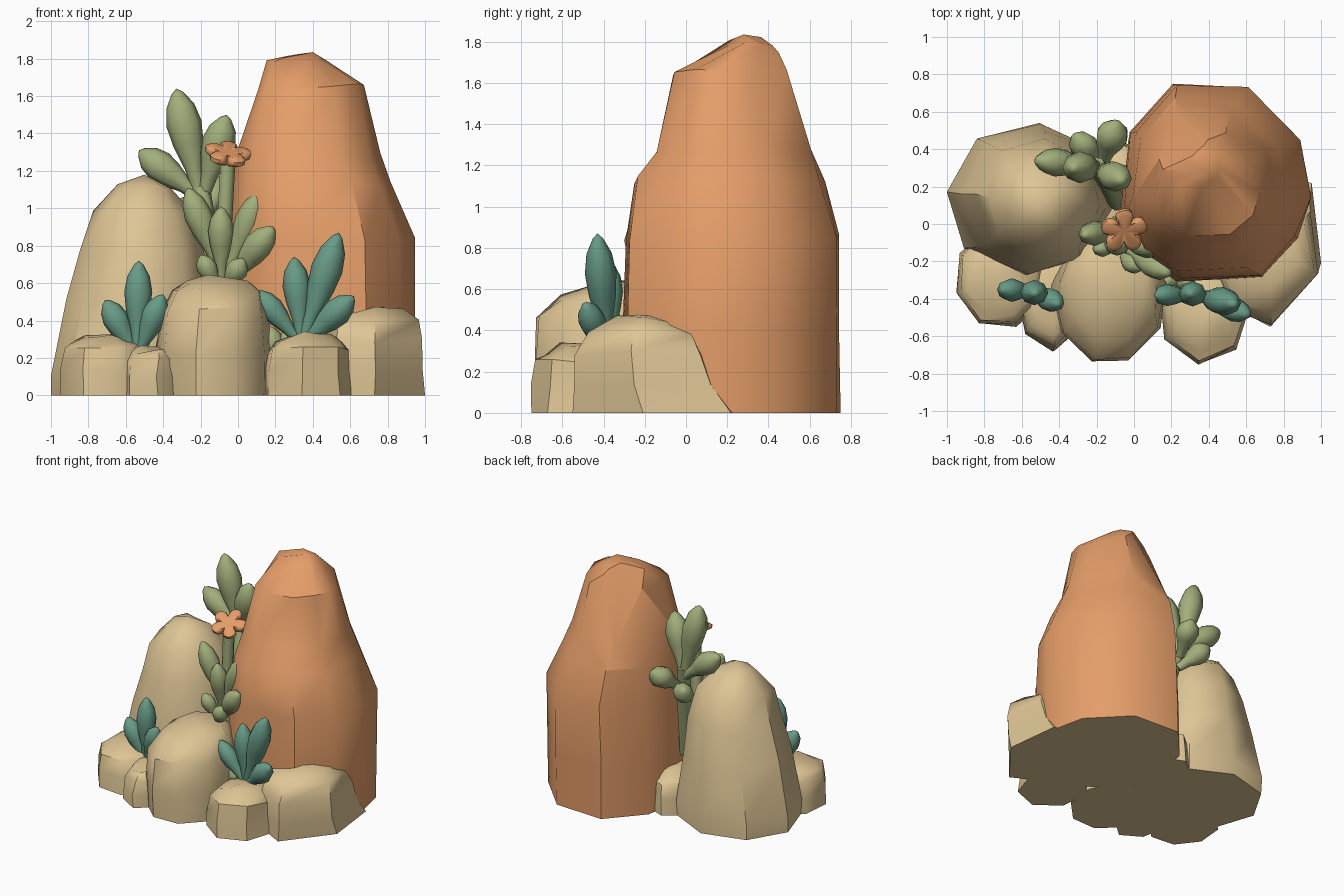
import bpy, bmesh, math, random
from mathutils import Vector

random.seed(4)
cube = bpy.data.objects.get("Cube")
if cube:
    bpy.data.objects.remove(cube, do_unlink=True)


def material(name, rgb):
    m = bpy.data.materials.new(name)
    m.use_nodes = True
    m.diffuse_color = (*rgb, 1)
    m.node_tree.nodes["Principled BSDF"].inputs["Base Color"].default_value = (*rgb, 1)
    return m


ORANGE = material("terracotta", (0.78, 0.34, 0.14))
TAN = material("sandstone", (0.73, 0.56, 0.30))
GREEN = material("sage green", (0.36, 0.43, 0.20))
TEAL = material("teal green", (0.14, 0.33, 0.24))


def finish(name, bm, mats, angle):
    bmesh.ops.recalc_face_normals(bm, faces=bm.faces)
    me = bpy.data.meshes.new(name)
    bm.to_mesh(me)
    bm.free()
    for m in mats:
        me.materials.append(m)
    me.shade_smooth()
    me.set_sharp_from_angle(angle=math.radians(angle))
    ob = bpy.data.objects.new(name, me)
    bpy.context.collection.objects.link(ob)
    return ob


def loft(bm, rings, tip):
    """Skin closed rings, cap the start and close the end with a tip."""
    loops = [[bm.verts.new(p) for p in r] for r in rings]
    n = len(loops[0])
    for a, b in zip(loops, loops[1:]):
        for i in range(n):
            bm.faces.new((a[i], a[(i + 1) % n], b[(i + 1) % n], b[i]))
    bm.faces.new(loops[0][::-1])
    t = bm.verts.new(tip)
    for i in range(n):
        bm.faces.new((loops[-1][i], loops[-1][(i + 1) % n], t))


def rock(name, outline, levels, tip, mats=(TAN,), chips=()):
    """Outline is stretched into each level's (z, x0, x1, y0, y1) box; chips are cutting planes."""
    xs, ys = zip(*outline)
    rings = []
    for k, (z, x0, x1, y0, y1) in enumerate(levels):
        ring = []
        for x, y in outline:
            u = (x - min(xs)) / (max(xs) - min(xs))
            v = (y - min(ys)) / (max(ys) - min(ys))
            j = [random.uniform(-0.01, 0.01) if k else 0 for _ in range(3)]
            ring.append((x0 + u * (x1 - x0) + j[0], y0 + v * (y1 - y0) + j[1], z + 2 * j[2]))
        rings.append(ring)
    bm = bmesh.new()
    loft(bm, rings, tip)
    for point, normal in chips:
        cut = bmesh.ops.bisect_plane(bm, geom=bm.verts[:] + bm.edges[:] + bm.faces[:],
                                     plane_co=point, plane_no=normal, clear_outer=True)
        edges = [e for e in cut["geom_cut"] if isinstance(e, bmesh.types.BMEdge)]
        bmesh.ops.holes_fill(bm, edges=edges)
    for f in bm.faces:
        f.material_index = int(len(mats) > 1 and f.calc_center_median().z < 0.001)
    return finish(name, bm, mats, 45)


def polygon(n, phase):
    return [(math.cos(phase + math.tau * i / n), math.sin(phase + math.tau * i / n)) for i in range(n)]


# Tall terracotta rock, with a sandstone underside and a chipped rear shoulder
rock("tall_rock",
     [(0.18, 0.76), (-0.06, 0.5), (-0.13, 0.1), (-0.03, -0.15), (0.2, -0.3),
      (0.66, -0.29), (0.86, -0.07), (0.94, 0.14), (0.87, 0.46), (0.59, 0.74)],
     [(0, -0.09, 0.94, -0.3, 0.75), (0.4, -0.08, 0.945, -0.3, 0.75),
      (0.85, -0.06, 0.945, -0.29, 0.75), (1.13, -0.02, 0.82, -0.25, 0.67),
      (1.28, 0.0, 0.76, -0.14, 0.61), (1.65, 0.1, 0.67, -0.07, 0.49),
      (1.8, 0.15, 0.46, 0.2, 0.43)], (0.4, 0.28, 1.835), (ORANGE, TAN),
     [((0.15, 0.28, 1.81), (-0.49, 0.87, 0.45))])

# Medium sandstone rock
rock("medium_rock", polygon(8, -0.1),
     [(0, -1, -0.1, -0.28, 0.54), (0.12, -1, -0.1, -0.28, 0.54),
      (0.5, -0.91, -0.14, -0.26, 0.5), (0.78, -0.84, -0.18, -0.21, 0.46),
      (0.98, -0.78, -0.24, -0.14, 0.38), (1.11, -0.65, -0.36, -0.03, 0.26)],
     (-0.5, 0.1, 1.18))

# Two larger front boulders
rock("centre_boulder", polygon(9, 0.2),
     [(0, -0.43, 0.17, -0.72, -0.02), (0.22, -0.44, 0.17, -0.73, -0.02),
      (0.45, -0.41, 0.16, -0.72, -0.03), (0.56, -0.36, 0.13, -0.6, -0.07),
      (0.61, -0.28, 0.06, -0.47, -0.15)], (-0.16, -0.33, 0.645))
rock("left_side_boulder",
     [(1, -0.27), (0.95, 0.08), (0.7, 0.13), (0.48, 0.0), (0.44, -0.25), (0.52, -0.46), (0.73, -0.55)],
     [(0, 0.44, 1, -0.55, 0.28), (0.12, 0.44, 0.995, -0.55, 0.17), (0.3, 0.45, 0.98, -0.54, 0.12),
      (0.4, 0.48, 0.96, -0.48, 0.06), (0.455, 0.58, 0.88, -0.33, -0.03)], (0.72, -0.17, 0.475))


def boulder(name, x0, x1, y0, y1, h, outline):
    def box(z, s):
        dx, dy = (x1 - x0) * s, (y1 - y0) * s
        return (z * h, x0 + dx, x1 - dx, y0 + dy, y1 - dy)
    rock(name, outline,
         [box(0, 0), box(0.4, 0.01), box(0.72, 0.045), box(0.88, 0.13), box(0.96, 0.27)],
         ((x0 + x1) / 2, (y0 + y1) / 2, h))


# Small boulders at the front and in the gap
boulder("right_side_boulder", -0.95, -0.46, -0.55, -0.02, 0.325, polygon(8, 0.3))
boulder("small_boulder", -0.63, -0.26, -0.68, -0.12, 0.26, polygon(7, 0.3))
boulder("front_boulder", 0.14, 0.62, -0.75, -0.2, 0.335, polygon(7, 0.1))
boulder("gap_boulder", -0.28, 0.1, -0.08, 0.46, 0.3, polygon(8, 0.1))


def leaf(bm, base, tip, width):
    """Pointed fleshy paddle, broadest past the middle."""
    a, b = Vector(base), Vector(tip)
    d = (b - a).normalized()
    side = d.cross(Vector((0, 1, 0))).normalized()
    thick = d.cross(side) * 0.9
    rings = []
    for t, r in ((0, 0.36), (0.28, 0.5), (0.5, 0.86), (0.68, 1), (0.84, 0.8), (0.96, 0.33)):
        c = a.lerp(b, t)
        rings.append([c + (side * x + thick * y) * r * width / 2 for x, y in polygon(8, 0)])
    loft(bm, rings, b)


def stem(bm, points, radius):
    rings = [[Vector(p) + Vector((x, y, 0)) * radius for x, y in polygon(7, 0)] for p in points]
    loft(bm, rings, points[-1])


def plant(name, mat, leaves, stems=()):
    bm = bmesh.new()
    for args in leaves:
        leaf(bm, *args)
    for points, radius in stems:
        stem(bm, points, radius)
    finish(name, bm, [mat], 60)


# Teal succulents
b = (-0.54, -0.36, 0.2)
plant("right_succulent", TEAL, [
    (b, (-0.53, -0.37, 0.72), 0.15), (b, (-0.71, -0.35, 0.51), 0.14), (b, (-0.4, -0.43, 0.54), 0.14)])
b = (0.34, -0.38, 0.27)
plant("left_succulent", TEAL, [
    (b, (0.54, -0.43, 0.87), 0.17), (b, (0.3, -0.37, 0.74), 0.15),
    (b, (0.1, -0.38, 0.56), 0.13), (b, (0.62, -0.49, 0.53), 0.15)])

# Rear sage plant
plant("rear_plant", GREEN, [
    ((-0.2, 0.31, 1.05), (-0.33, 0.3, 1.64), 0.19),
    ((-0.19, 0.31, 1.05), (-0.53, 0.34, 1.31), 0.17),
    ((-0.19, 0.3, 1.05), (-0.06, 0.23, 1.5), 0.18),
    ((-0.17, 0.3, 0.88), (-0.32, 0.48, 1.04), 0.16),
    ((-0.17, 0.32, 0.97), (-0.09, 0.55, 1.15), 0.18)],
    [([(-0.09, 0.12, 0.35), (-0.14, 0.22, 0.75), (-0.2, 0.31, 1.12)], 0.05)])

# Front sage plant with the flower stalk
plant("front_plant", GREEN, [
    ((-0.09, -0.03, 0.65), (-0.27, -0.06, 1.11), 0.15),
    ((-0.07, -0.06, 0.62), (0.12, -0.14, 1.09), 0.15),
    ((-0.09, -0.06, 0.6), (-0.09, -0.13, 1.01), 0.14),
    ((-0.05, -0.12, 0.6), (0.19, -0.27, 0.9), 0.16),
    ((-0.08, -0.15, 0.55), (0.03, -0.24, 0.73), 0.12),
    ((-0.1, -0.1, 0.55), (-0.2, -0.14, 0.75), 0.11)],
    [([(-0.1, 0.0, 0.3), (-0.08, -0.02, 0.8), (-0.055, -0.03, 1.27)], 0.042)])

# Small sprout behind the front boulder
plant("sprout", GREEN, [((0.22, -0.3, 0.1), (0.17, -0.31, 0.37), 0.12),
                        ((0.22, -0.3, 0.1), (0.29, -0.31, 0.36), 0.12)])

# Five-petal flower with broad lobes
bm = bmesh.new()
count = 50
rings = []
for z, s in ((-0.026, 0.78), (-0.008, 1), (0.016, 1), (0.03, 0.75)):
    ring = []
    for i in range(count):
        t = math.tau * i / count
        lobe = abs(math.cos(2.5 * t)) ** 0.6
        r = s * (0.068 + 0.06 * lobe)
        ring.append((r * math.cos(t), r * math.sin(t), z + 0.01 * lobe))
    rings.append(ring)
loft(bm, rings, (0, 0, 0.015))
flower = finish("flower", bm, [ORANGE], 55)
flower.location = (-0.055, -0.03, 1.28)
flower.rotation_euler = (math.radians(28), 0, math.radians(18))
